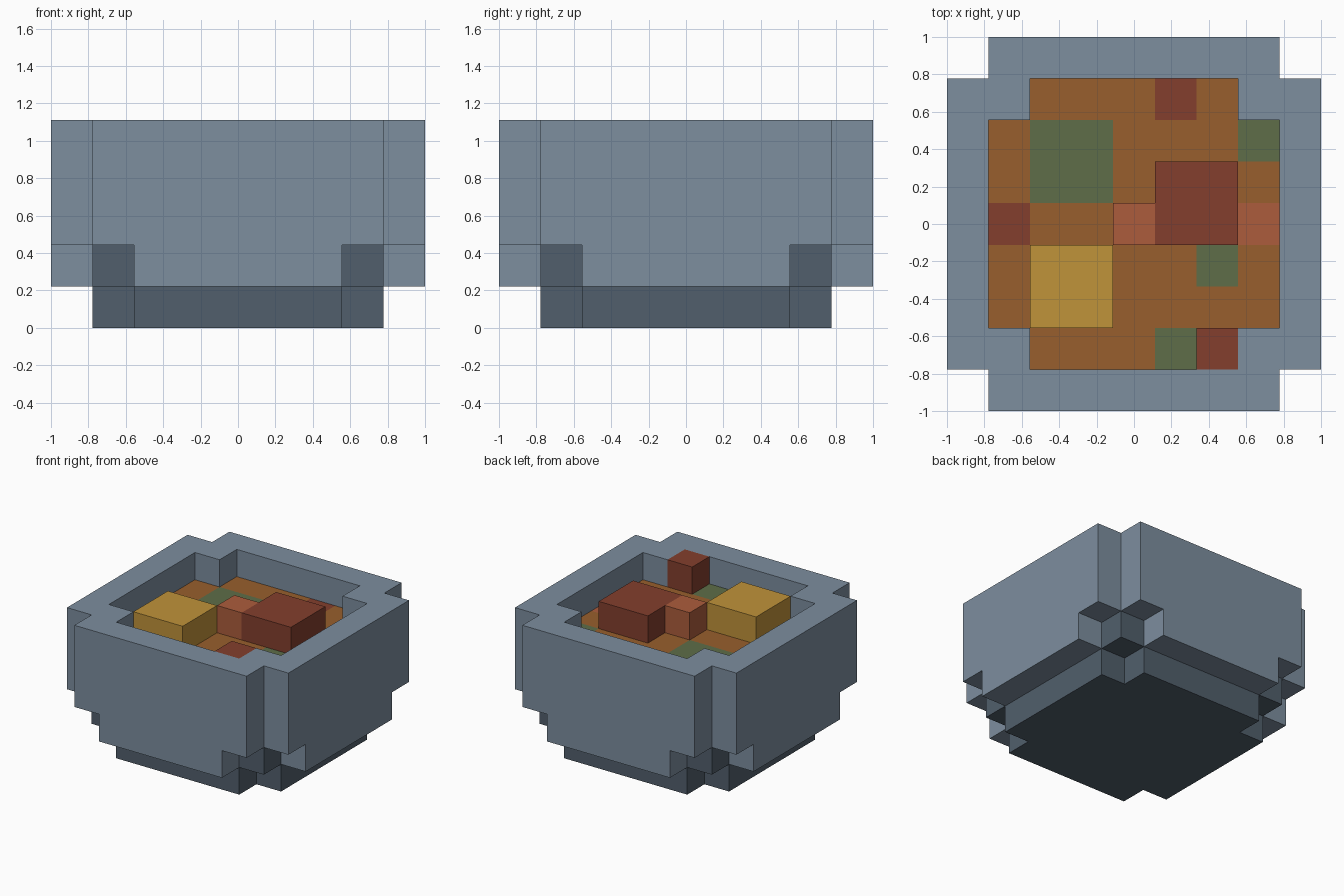
import bpy
import bmesh
from mathutils import Vector

if "Cube" in bpy.data.objects:
    bpy.data.objects.remove(bpy.data.objects["Cube"])

U = 2 / 9  # edge length of one block


def srgb(r, g, b):
    lin = [c / 255 / 12.92 if c <= 10 else ((c / 255 + 0.055) / 1.055) ** 2.4 for c in (r, g, b)]
    return (*lin, 1)


def material(name, *rgb):
    m = bpy.data.materials.new(name)
    m.diffuse_color = srgb(*rgb)
    m.use_nodes = True
    m.node_tree.nodes["Principled BSDF"].inputs["Base Color"].default_value = m.diffuse_color
    return m


light_metal = material("light slate", 125, 142, 159)
dark_metal = material("dark slate", 81, 95, 108)
broth = material("brown broth", 152, 95, 45)
green = material("leaf green", 94, 109, 72)
red = material("dark red", 131, 63, 45)
pink = material("light red", 172, 92, 60)
yellow = material("golden yellow", 192, 147, 58)


def square(half):
    r = range(-half, half + 1)
    return {(x, y) for x in r for y in r}


def notched(half):
    """Square of cells without its four corners."""
    return {(x, y) for x, y in square(half) if abs(x) + abs(y) < 2 * half}


def rect(x0, x1, y0, y1):
    return {(x, y) for x in range(x0, x1 + 1) for y in range(y0, y1 + 1)}


def layers(cells, *levels):
    return {(x, y, z) for x, y in cells for z in levels}


def block_part(name, cells, mats, top_slot=None):
    """Outer skin of a set of unit cells; top_slot colours upward faces by cell."""
    bm = bmesh.new()
    for cell in cells:
        for axis in range(3):
            for sign in (-1, 1):
                n = [0, 0, 0]
                n[axis] = sign
                if tuple(c + d for c, d in zip(cell, n)) in cells:
                    continue
                n = Vector(n)
                a = Vector([float(i == (axis + 1) % 3) for i in range(3)])
                b = n.cross(a)
                mid = Vector(cell) + Vector((0, 0, 0.5)) + n / 2
                ring = (-a - b, a - b, a + b, b - a)
                face = bm.faces.new([bm.verts.new((mid + c / 2) * U) for c in ring])
                if top_slot and axis == 2 and sign == 1:
                    face.material_index = top_slot.get(cell[:2], 0)
    bmesh.ops.remove_doubles(bm, verts=bm.verts, dist=1e-4)
    me = bpy.data.meshes.new(name)
    bm.to_mesh(me)
    bm.free()
    for m in mats:
        me.materials.append(m)
    ob = bpy.data.objects.new(name, me)
    bpy.context.collection.objects.link(ob)
    return ob


# Dark stepped base
block_part("base", layers(notched(3), 0) | layers(square(3), 1), [dark_metal])

# Bowl wall: rim ring above, four shorter strips below
strips = {(x, y) for x, y in square(4) if max(abs(x), abs(y)) == 4 and min(abs(x), abs(y)) <= 2}
block_part("bowl_wall", layers(notched(4) - notched(3), 2, 3, 4) | layers(strips, 1), [light_metal])

# Contents surface with flat coloured patches
patches = {c: 1 for c in rect(-2, -1, 1, 2) | {(3, 2), (2, -1), (1, -3)}}
patches.update({(1, 3): 2, (-3, 0): 2, (3, 0): 3})
block_part("broth", layers(notched(3), 2, 3), [broth, green, red, pink], patches)

# Chunks standing above the surface
block_part("yellow_chunk", layers(rect(-2, -1, -2, -1), 4), [yellow])
block_part("large_red_chunk", layers(rect(1, 2, 0, 1), 4), [red])
block_part("small_red_chunk", layers({(2, -3)}, 4), [red])
block_part("light_red_chunk", layers({(0, 0)}, 4), [pink])
